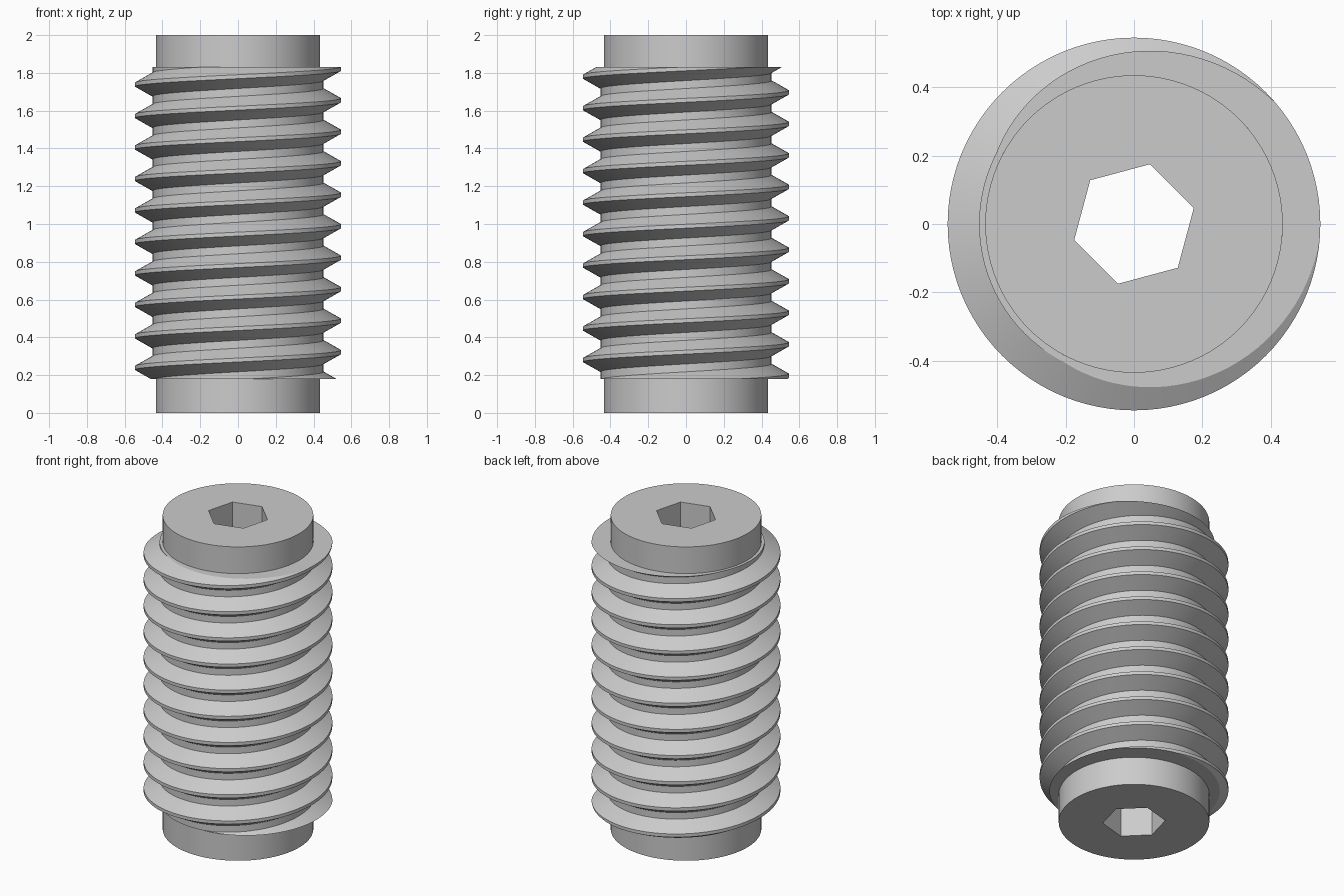
import bpy, bmesh
from math import pi, cos, sin, radians

cube = bpy.data.objects.get("Cube")
if cube:
    bpy.data.objects.remove(cube)

SEG = 96                      # columns per turn
PITCH = 1 / 6
CREST_R, ROOT_R, CORE_R = 0.545, 0.453, 0.435
LOW, HIGH = 0.18, 1.83        # threaded length
CREST_Z = 1.655 - 11 * PITCH  # crest height at angle 0, first turn
HEX_R, HEX_TURN = 0.181, radians(15)

steel = bpy.data.materials.new("grey steel")
steel.use_nodes = True
GREY = (0.6, 0.6, 0.6, 1)
steel.diffuse_color = GREY
steel.node_tree.nodes["Principled BSDF"].inputs["Base Color"].default_value = GREY


def finish(name, bm):
    mesh = bpy.data.meshes.new(name)
    bm.to_mesh(mesh)
    bm.free()
    obj = bpy.data.objects.new(name, mesh)
    bpy.context.collection.objects.link(obj)
    mesh.materials.append(steel)
    bpy.ops.object.select_all(action="DESELECT")
    obj.select_set(True)
    bpy.context.view_layer.objects.active = obj
    bpy.ops.object.shade_smooth_by_angle(angle=radians(25))


def strip(bm, a, b):
    for i in range(len(a) - 1):
        bm.faces.new((a[i], a[i + 1], b[i + 1], b[i]))


def hex_radius(angle):
    off = (angle - HEX_TURN) % (pi / 3) - pi / 6
    return HEX_R * cos(pi / 6) / cos(off)


# Core: plain cylinder with a hexagonal socket running right through
bm = bmesh.new()
rings = []
for radius, z in ((lambda a: CORE_R, 0), (lambda a: CORE_R, 2),
                  (hex_radius, 2), (hex_radius, 0)):
    ring = []
    for i in range(SEG):
        a = 2 * pi * i / SEG
        ring.append(bm.verts.new((radius(a) * cos(a), radius(a) * sin(a), z)))
    rings.append(ring + ring[:1])
for k in range(4):
    strip(bm, rings[k], rings[(k + 1) % 4])
bmesh.ops.recalc_face_normals(bm, faces=bm.faces)
finish("core_with_hex_socket", bm)

# Thread: sweep one profile pitch along a right-handed helix
bm = bmesh.new()
profile = [(CREST_R, -1 / 16), (CREST_R, 1 / 16), (ROOT_R, 3 / 8),
           (ROOT_R, 5 / 8), (CREST_R, 15 / 16)]
lines = []
for r, dz in profile:
    line = []
    for i in range(-SEG, 13 * SEG + 1):
        a = 2 * pi * i / SEG
        z = CREST_Z + PITCH * (i / SEG + dz)
        line.append(bm.verts.new((r * cos(a), r * sin(a), z)))
    lines.append(line)
for a, b in zip(lines, lines[1:]):
    strip(bm, a, b)
bmesh.ops.remove_doubles(bm, verts=bm.verts, dist=1e-4)

# Trim the thread square at both ends and close it inward to the core
for z, up in ((LOW, -1), (HIGH, 1)):
    bmesh.ops.bisect_plane(bm, geom=bm.verts[:] + bm.edges[:] + bm.faces[:],
                           plane_co=(0, 0, z), plane_no=(0, 0, up),
                           clear_outer=True, dist=1e-5)
rim = [e for e in bm.edges if e.is_boundary]
new = bmesh.ops.extrude_edge_only(bm, edges=rim)["geom"]
for v in new:
    if isinstance(v, bmesh.types.BMVert):
        scale = CORE_R / v.co.xy.length
        v.co.x *= scale
        v.co.y *= scale
bmesh.ops.recalc_face_normals(bm, faces=bm.faces)
finish("thread", bm)
